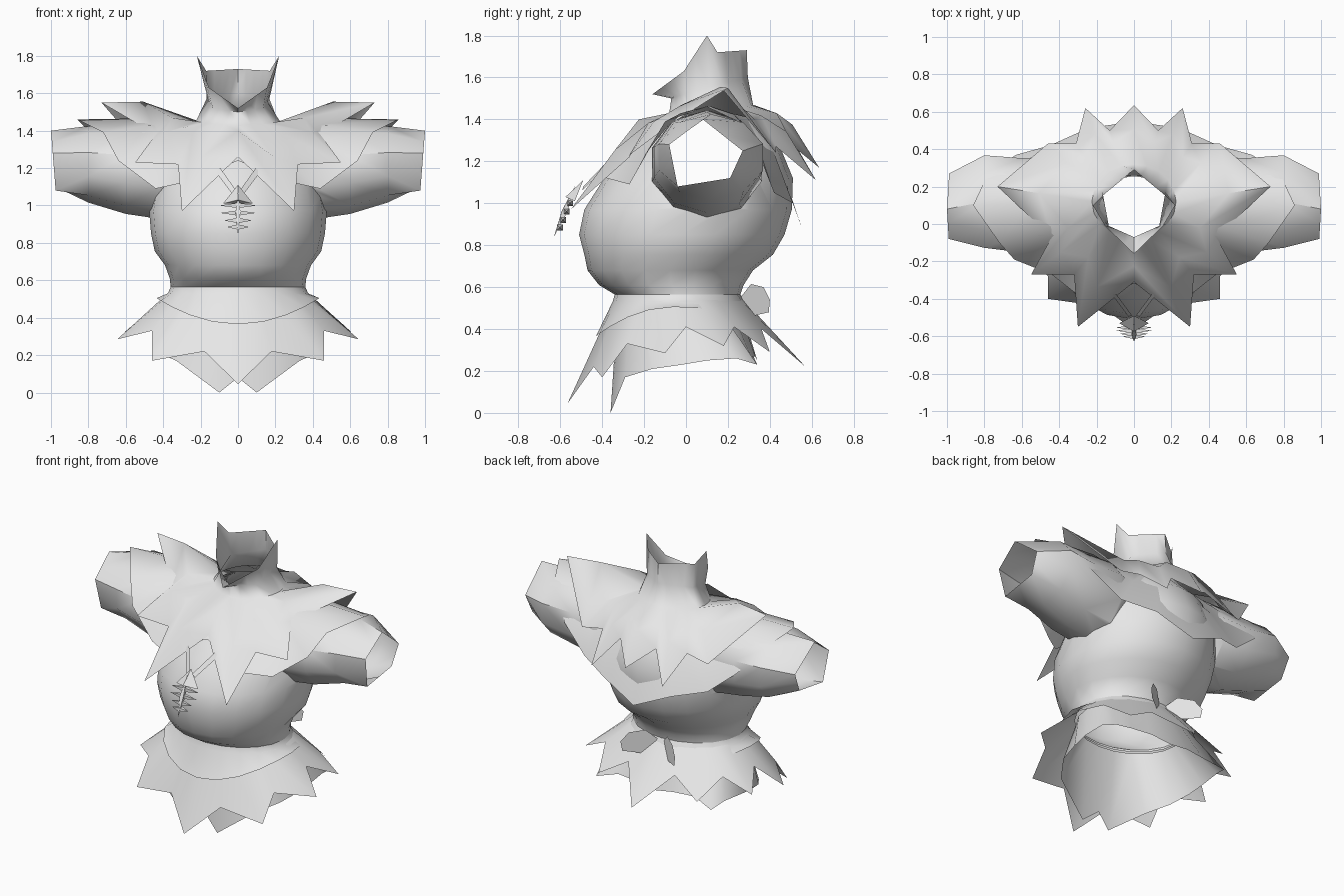
import bpy, bmesh, math
from mathutils import Vector

if "Cube" in bpy.data.objects:
    bpy.data.objects.remove(bpy.data.objects["Cube"])

cloth = bpy.data.materials.new("light_grey_cloth")
cloth.diffuse_color = (0.8, 0.8, 0.8, 1)
cloth.use_nodes = True
cloth.node_tree.nodes["Principled BSDF"].inputs["Base Color"].default_value = cloth.diffuse_color


def finish(name, bm, angle=40):
    me = bpy.data.meshes.new(name)
    bm.to_mesh(me)
    bm.free()
    ob = bpy.data.objects.new(name, me)
    bpy.context.collection.objects.link(ob)
    me.materials.append(cloth)
    smooth(ob, angle)
    return ob


def smooth(ob, angle=40):
    bpy.ops.object.select_all(action='DESELECT')
    ob.select_set(True)
    bpy.context.view_layer.objects.active = ob
    bpy.ops.object.shade_smooth_by_angle(angle=math.radians(angle))


def loft(bm, rings, caps=False):
    """Bridge closed rings of equal length."""
    vs = [[bm.verts.new(p) for p in r] for r in rings]
    n = len(vs[0])
    for a, b in zip(vs, vs[1:]):
        for i in range(n):
            j = (i + 1) % n
            bm.faces.new((a[i], a[j], b[j], b[i]))
    if caps:
        bm.faces.new(vs[0])
        bm.faces.new(vs[-1])
    bmesh.ops.recalc_face_normals(bm, faces=bm.faces)


def mirror_ring(half):
    """Half outline from front centre to back centre -> full ring."""
    return [Vector(p) for p in half] + [Vector((-x, y, z)) for x, y, z in half[-2:0:-1]]


def keyed_ring(keys):
    """Full ring from a few half-outline corners, straight in between."""
    half, ks = [], sorted(keys)
    for a, b in zip(ks, ks[1:]):
        half += [Vector(keys[a]).lerp(Vector(keys[b]), (i - a) / (b - a)) for i in range(a, b)]
    return mirror_ring(half + [Vector(keys[ks[-1]])])


def oval(cy, rx, ry, zf, zb=None, zs=None, n=20):
    """Ring from the front around +x; height front / back / side."""
    zb = zf if zb is None else zb
    zs = (zf + zb) / 2 if zs is None else zs
    out = []
    for i in range(n):
        a = 2 * math.pi * i / n
        c, s = math.cos(a), math.sin(a)
        z = zs * s * s + (zf if c > 0 else zb) * c * c
        out.append(Vector((rx * s, cy - ry * c, z)))
    return out


def between(a, b, t, lift, out=0.0):
    ring = []
    for p, q in zip(a, b):
        d = Vector((q.x - p.x, q.y - p.y, 0)).normalized()
        ring.append(p.lerp(q, t) + d * out + Vector((0, 0, lift)))
    return ring


# body: hollow barrel with two sleeves joined into it
bm = bmesh.new()
loft(bm, [oval(*r) for r in (
    (-.04, .36, .3, .565), (-.07, .365, .345, .61), (-.075, .39, .395, .68),
    (-.035, .445, .45, .755), (-.02, .465, .49, .85), (.01, .475, .495, .97),
    (.06, .45, .45, 1.12), (.1, .37, .34, 1.29), (.11, .2, .18, 1.44))], caps=True)
body = finish("body", bm)

cuff = [(.08, 1.40), (-.08, 1.28), (-.04, 1.08), (.21, 1.12), (.27, 1.25)]
bm = bmesh.new()
for side in (1, -1):
    rings = []
    for x, cy, ry, cz, rz in ((.08, .1, .14, 1.23, .18), (.4, .1, .275, 1.185, .26),
                              (.6, .1, .265, 1.195, .24), (.8, .12, .26, 1.22, .205)):
        rings.append([(side * x, cy - ry * math.sin(i * math.pi / 5),
                       cz + rz * math.cos(i * math.pi / 5)) for i in range(10)])
    end = []
    for i in range(5):
        (y0, z0), (y1, z1) = cuff[i], cuff[(i + 1) % 5]
        for y, z in ((y0, z0), ((y0 + y1) / 2, (z0 + z1) / 2)):
            end.append((side * (.975 + .025 * (z - 1.08) / .32), y, z))
    loft(bm, rings + [end], caps=True)
sleeves = finish("sleeve_helper", bm)

mod = body.modifiers.new("join", 'BOOLEAN')
mod.operation, mod.solver, mod.object = 'UNION', 'EXACT', sleeves
bpy.context.view_layer.objects.active = body
bpy.ops.object.modifier_apply(modifier="join")
bpy.data.objects.remove(sleeves)

# open the cuffs, the neck and the waist
bm = bmesh.new()
bm.from_mesh(body.data)
ends = [f for f in bm.faces if min(abs(v.co.x) for v in f.verts) > .97
        or max(v.co.z for v in f.verts) < .57
        or (abs(f.normal.z) > .99 and f.calc_center_median().z > 1.43
            and abs(f.calc_center_median().x) < .1)]
bmesh.ops.delete(bm, geom=ends, context='FACES')
bm.to_mesh(body.data)
bm.free()
smooth(body, 60)

# cape with stand-up five-sided collar and jagged edge
rim = keyed_ring({0: (0, -.16, 1.52), 3: (.155, -.01, 1.63), 5: (.22, .1, 1.80),
                  6: (.17, .15, 1.72), 10: (0, .29, 1.73)})
neck = keyed_ring({0: (0, -.07, 1.5), 3: (.135, -.01, 1.52), 6: (.168, .17, 1.57),
                   10: (0, .295, 1.6)})
neck_base = oval(.12, .225, .2, 1.43, 1.47)
cape_edge = mirror_ring([
    (0, -.31, 1.26), (.3, -.55, .97), (.32, -.27, 1.22), (.55, -.27, 1.23),
    (.44, -.07, 1.38), (.73, .2, 1.55), (.46, .43, 1.24), (.31, .43, 1.27),
    (.26, .62, 1.11), (.13, .5, 1.28), (0, .635, 1.17)])
bm = bmesh.new()
loft(bm, [rim, neck, neck_base, between(neck_base, cape_edge, .5, .055, .03), cape_edge])
finish("cape", bm, 60)

# yoke under the cape, falling over the shoulders and the back
yoke_top = oval(.12, .21, .19, 1.41, 1.43)
yoke_edge = mirror_ring([
    (0, -.32, 1.24), (.3, -.38, 1.12), (.44, -.27, 1.09), (.64, -.19, 1.24),
    (.72, -.1, 1.39), (.86, .1, 1.46), (.78, .27, 1.38), (.63, .37, 1.2),
    (.45, .42, 1.05), (.25, .51, 1.0), (0, .55, .89)])
bm = bmesh.new()
loft(bm, [yoke_top, between(yoke_top, yoke_edge, .5, .025, .02), yoke_edge])
finish("yoke", bm, 60)

# waist band flaring to a curved hem
bm = bmesh.new()
loft(bm, [oval(-.04, .36, .3, .565), oval(-.035, .375, .315, .53),
          oval(-.06, .435, .37, .365, .46, .505)])
finish("waist_band", bm, 60)

# jagged outer skirt
bm = bmesh.new()
loft(bm, [oval(-.035, .355, .3, .55), mirror_ring([
    (0, -.565, .045), (.18, -.44, .22), (.46, -.4, .17), (.46, -.28, .33),
    (.645, -.1, .285), (.5, .0, .41), (.61, .18, .32), (.43, .23, .41),
    (.36, .4, .29), (.17, .36, .4), (0, .57, .22)])])
finish("outer_skirt", bm, 60)

# longer inner skirt
bm = bmesh.new()
loft(bm, [oval(-.035, .345, .29, .53), mirror_ring([
    (0, -.33, .08), (.1, -.36, 0), (.33, -.29, .17), (.42, -.16, .21),
    (.45, -.02, .23), (.46, .1, .25), (.45, .24, .26), (.42, .34, .23),
    (.28, .31, .27), (.14, .33, .27), (0, .34, .25)])])
finish("inner_skirt", bm, 60)

# knot flaps at the back of the waist
for side, tag in ((1, "right"), (-1, "left")):
    bm = bmesh.new()
    bm.faces.new([bm.verts.new((side * x, y, z)) for x, y, z in (
        (.02, .26, .55), (.08, .31, .615), (.16, .37, .6), (.2, .4, .54),
        (.19, .395, .48), (.1, .33, .465))])
    finish("knot_flap_" + tag, bm)

# pendant: cords, arrow head, spine and ribs
for side, tag in ((1, "right"), (-1, "left")):
    bm = bmesh.new()
    bm.faces.new([bm.verts.new((side * x, y, z)) for x, y, z in (
        (.12, -.375, 1.18), (.095, -.375, 1.2), (.01, -.49, 1.08), (.03, -.495, 1.06))])
    finish("cord_" + tag, bm)


def spindle(bm, a, b, r):
    """Four-sided double cone between two points."""
    a, b = Vector(a), Vector(b)
    mid, d = (a + b) / 2, (b - a).normalized()
    u = d.orthogonal().normalized()
    w = d.cross(u)
    ring = [bm.verts.new(mid + k * r) for k in (u, w, -u, -w)]
    for tip in (bm.verts.new(a), bm.verts.new(b)):
        for i in range(4):
            bm.faces.new((ring[i], ring[(i + 1) % 4], tip))


bm = bmesh.new()
spindle(bm, (0, -.53, 1.08), (0, -.63, .84), .018)
for z, w in ((1.0, .1), (.96, .095), (.92, .075), (.885, .06)):
    y = -.53 - (1.08 - z) * .42
    spindle(bm, (-w, y + .01, z), (w, y + .01, z), .02)
front = [bm.verts.new(p) for p in ((0, -.49, 1.11), (.08, -.53, 1.01), (0, -.575, 1.03), (-.08, -.53, 1.01))]
bm.faces.new((front[0], front[2], front[1]))
bm.faces.new((front[0], front[3], front[2]))
bm.faces.new((front[1], front[2], front[3]))
bmesh.ops.recalc_face_normals(bm, faces=bm.faces)
finish("pendant", bm, 20)
